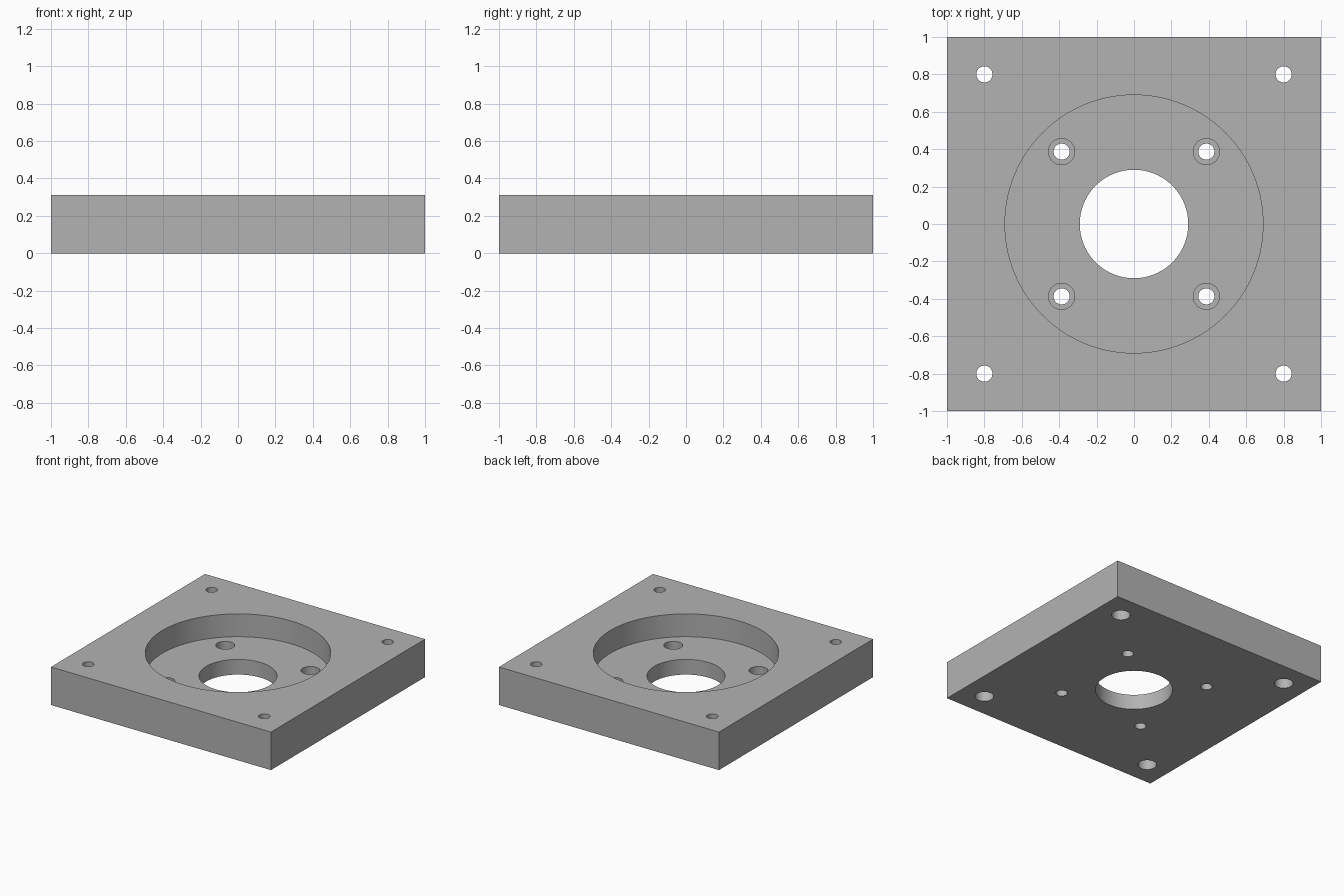
import bpy
from math import radians

old = bpy.data.objects.get("Cube")
if old:
    bpy.data.objects.remove(old, do_unlink=True)

HEIGHT = 0.3125      # plate thickness
FLOOR = 0.125        # height of the recess floor
BORE_R, HEAD_R = 0.043, 0.07

grey = bpy.data.materials.new("machined_grey")
grey.use_nodes = True
grey.diffuse_color = (0.45, 0.45, 0.45, 1)
grey.node_tree.nodes["Principled BSDF"].inputs["Base Color"].default_value = (0.45, 0.45, 0.45, 1)

# Square plate
bpy.ops.mesh.primitive_cube_add(size=1, location=(0, 0, HEIGHT / 2))
plate = bpy.context.object
plate.name = "mounting_plate"
plate.scale = (2, 2, HEIGHT)
bpy.ops.object.transform_apply(location=True, rotation=False, scale=True)
plate.data.materials.append(grey)


def cut(x, y, radius, bottom, top, sides=48):
    """Remove a vertical cylinder from the plate."""
    bpy.ops.mesh.primitive_cylinder_add(
        vertices=sides, radius=radius, depth=top - bottom,
        location=(x, y, (top + bottom) / 2))
    cutter = bpy.context.object
    cutter.hide_render = True
    cutter.data.materials.append(grey)
    bpy.context.view_layer.objects.active = plate
    mod = plate.modifiers.new("cut", 'BOOLEAN')
    mod.operation = 'DIFFERENCE'
    mod.solver = 'EXACT'
    mod.object = cutter
    bpy.ops.object.modifier_apply(modifier=mod.name)
    bpy.data.objects.remove(cutter, do_unlink=True)


BELOW, ABOVE = -0.1, HEIGHT + 0.1

# Round recess and central opening
cut(0, 0, 0.69, FLOOR, ABOVE, 128)
cut(0, 0, 0.29, BELOW, ABOVE, 96)

for sx in (-1, 1):
    for sy in (-1, 1):
        # Corner holes, counterbored from underneath
        cut(sx * 0.8, sy * 0.8, HEAD_R, BELOW, 0.09)
        cut(sx * 0.8, sy * 0.8, BORE_R, BELOW, ABOVE)
        # Recess holes, counterbored from the recess floor
        cut(sx * 0.387, sy * 0.387, HEAD_R, FLOOR - 0.075, ABOVE)
        cut(sx * 0.387, sy * 0.387, BORE_R, BELOW, ABOVE)

# Smooth bores with crisp rims
bpy.ops.object.select_all(action='DESELECT')
plate.select_set(True)
bpy.context.view_layer.objects.active = plate
bpy.ops.object.shade_smooth_by_angle(angle=radians(30))
